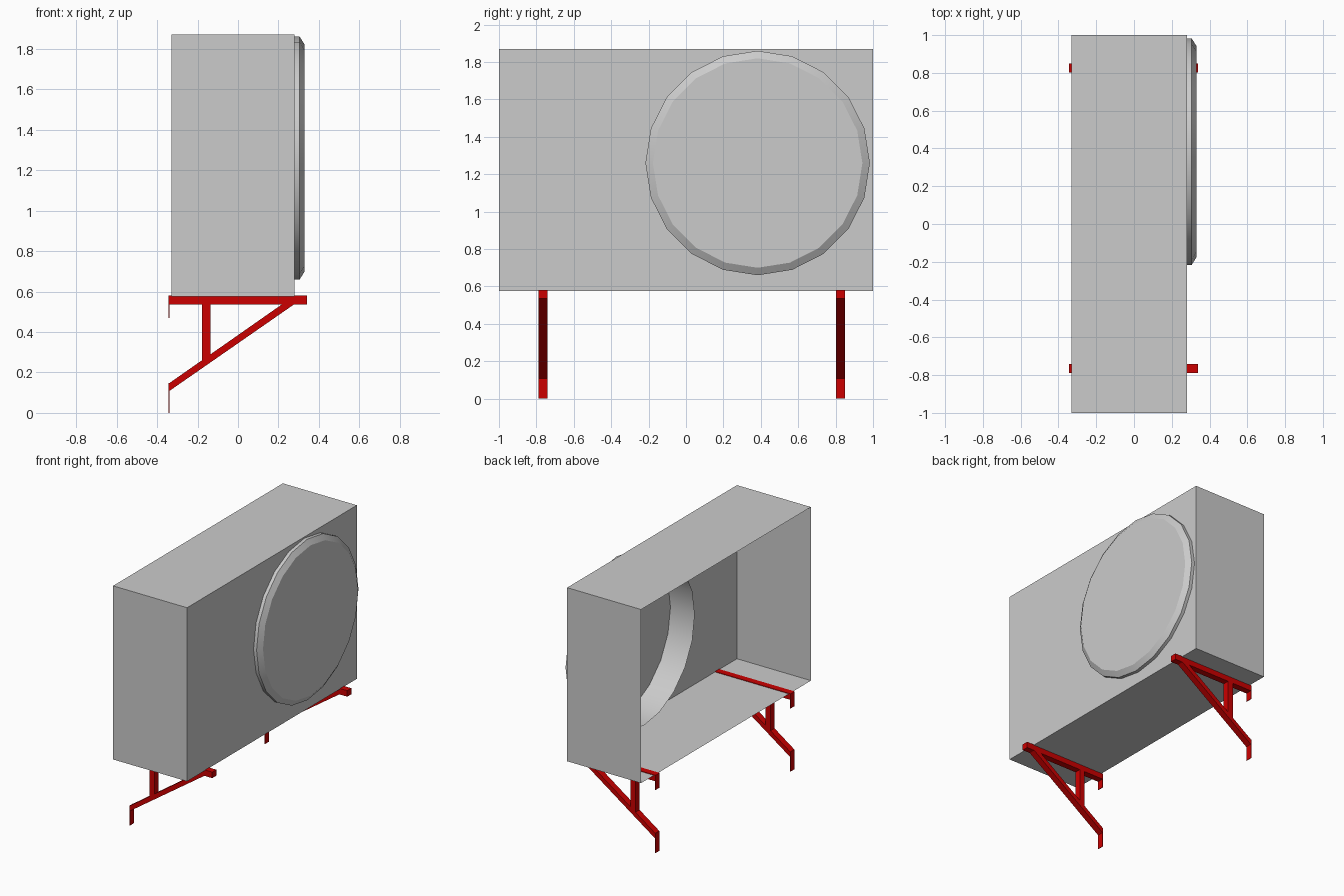
import bpy, bmesh, math
from mathutils import Vector

if "Cube" in bpy.data.objects:
    bpy.data.objects.remove(bpy.data.objects["Cube"])

red = bpy.data.materials.new("red_paint")
red.diffuse_color = (0.6, 0.0, 0.0, 1)
red.use_nodes = True
red.node_tree.nodes["Principled BSDF"].inputs["Base Color"].default_value = red.diffuse_color


def make_object(name, bm, mat=None):
    bmesh.ops.recalc_face_normals(bm, faces=bm.faces)
    mesh = bpy.data.meshes.new(name)
    bm.to_mesh(mesh)
    bm.free()
    obj = bpy.data.objects.new(name, mesh)
    bpy.context.collection.objects.link(obj)
    if mat:
        mesh.materials.append(mat)
    return obj


def extrude_profile(bm, pts, y, width):
    """Extrude an x/z outline along y, centred on y."""
    face = bm.faces.new([bm.verts.new((px, y - width / 2, pz)) for px, pz in pts])
    out = bmesh.ops.extrude_face_region(bm, geom=[face])
    moved = [v for v in out["geom"] if isinstance(v, bmesh.types.BMVert)]
    bmesh.ops.translate(bm, verts=moved, vec=(0, width, 0))


def rect(x0, x1, z0, z1):
    return [(x0, z0), (x1, z0), (x1, z1), (x0, z1)]


# Casing: thin box, open at the wall side
bm = bmesh.new()
extrude_profile(bm, rect(-0.33, 0.28, 0.576, 1.87), 0, 2.0)
bmesh.ops.recalc_face_normals(bm, faces=bm.faces)
back = [f for f in bm.faces if f.normal.x < -0.9]
bmesh.ops.delete(bm, geom=back, context='FACES_ONLY')
casing = make_object("casing", bm)

# Fan cover: 20-sided tube through the front panel, bevelled and capped
SIDES = 20
bm = bmesh.new()
rings = []
for x, r in [(0.08, 0.60), (0.305, 0.60), (0.33, 0.56)]:
    rings.append([bm.verts.new((x, 0.383 + r * math.cos(a), 1.26 + r * math.sin(a)))
                  for a in (2 * math.pi * i / SIDES for i in range(SIDES))])
for a, b in zip(rings, rings[1:]):
    for i in range(SIDES):
        j = (i + 1) % SIDES
        bm.faces.new((a[i], a[j], b[j], b[i]))
bm.faces.new(rings[-1])
fan = make_object("fan_cover", bm)
bpy.context.view_layer.objects.active = fan
fan.select_set(True)
bpy.ops.object.shade_smooth_by_angle(angle=math.radians(30))

# Wall brackets: beam, diagonal strut, upright and two wall tabs
for name, y in (("front_bracket", -0.765), ("rear_bracket", 0.825)):
    bm = bmesh.new()
    for outline in (
        rect(-0.34, 0.34, 0.535, 0.58),
        [(-0.34, 0.108), (0.275, 0.535), (0.215, 0.535), (-0.34, 0.147)],
        [(-0.178, 0.25), (-0.135, 0.28), (-0.135, 0.535), (-0.178, 0.535)],
        rect(-0.343, -0.339, 0.47, 0.58),
        rect(-0.343, -0.339, 0.0, 0.147),
    ):
        extrude_profile(bm, outline, y, 0.048)
    make_object(name, bm, red)
